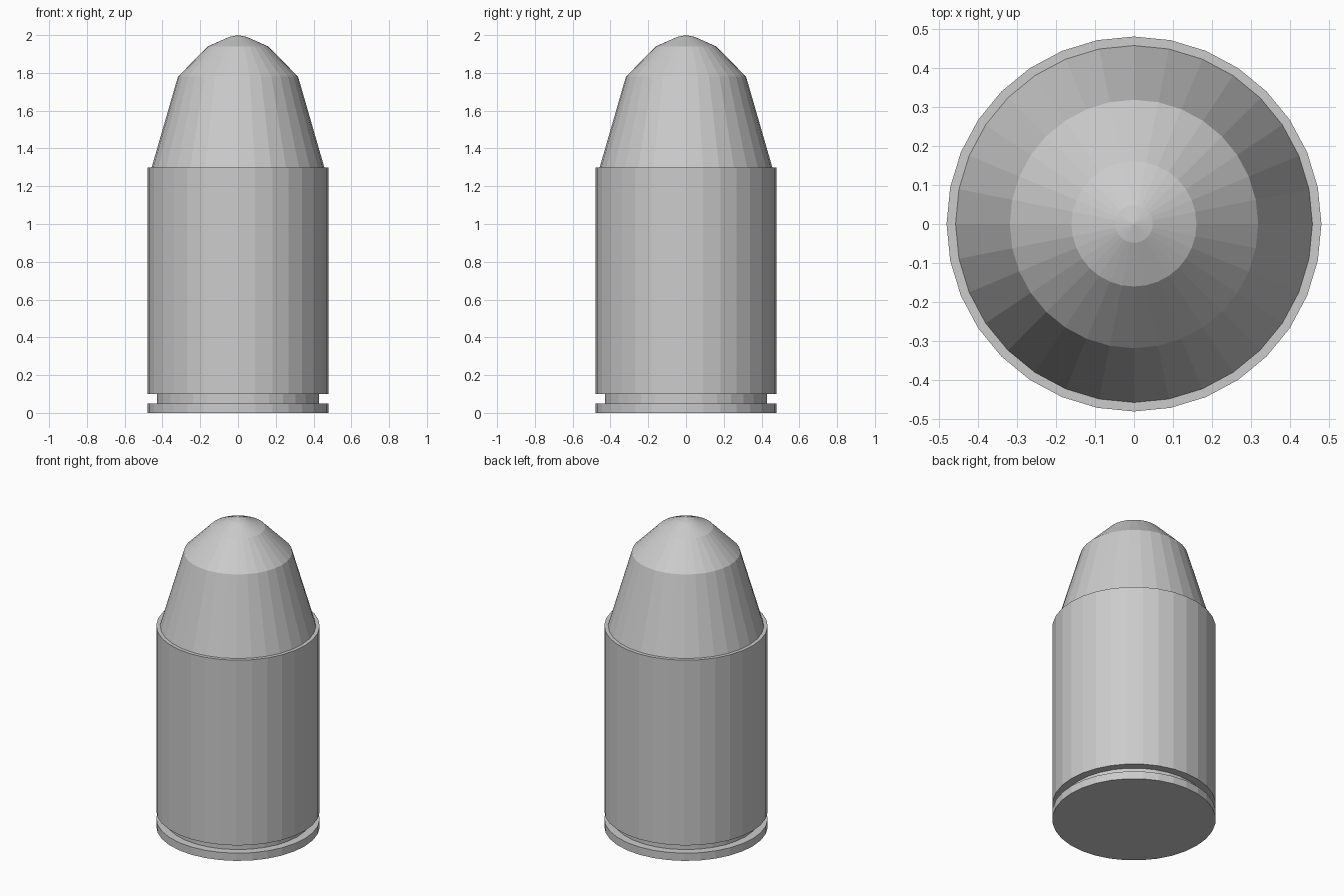
import bpy, bmesh
from math import cos, sin, tau

if "Cube" in bpy.data.objects:
    bpy.data.objects.remove(bpy.data.objects["Cube"])

SIDES = 32


def lathe(name, profile):
    """Revolve (radius, z) points around z; radius 0 makes a pole."""
    bm = bmesh.new()
    rings = []
    for r, z in profile:
        n = SIDES if r > 0 else 1
        rings.append([bm.verts.new((r * cos(tau * i / SIDES), r * sin(tau * i / SIDES), z))
                      for i in range(n)])
    for a, b in zip(rings, rings[1:]):
        for i in range(SIDES):
            j = (i + 1) % SIDES
            if len(a) == 1:
                bm.faces.new((a[0], b[j], b[i]))
            elif len(b) == 1:
                bm.faces.new((a[i], a[j], b[0]))
            else:
                bm.faces.new((a[i], a[j], b[j], b[i]))
    # flat cap when the profile starts at the ground
    if profile[0][1] == 0:
        bm.faces.new(rings[0][::-1])
    mesh = bpy.data.meshes.new(name)
    bm.to_mesh(mesh)
    bm.free()
    obj = bpy.data.objects.new(name, mesh)
    bpy.context.collection.objects.link(obj)
    return obj


# Cylindrical casing with base rim, groove and top lip
lathe("casing", [(0.48, 0), (0.48, 0.05), (0.43, 0.05), (0.43, 0.1),
                 (0.48, 0.1), (0.48, 1.3), (0.457, 1.3)])

# Tapered rounded nose
lathe("nose", [(0.457, 1.3), (0.318, 1.78), (0.16, 1.94), (0.048, 1.99), (0, 2.0)])
